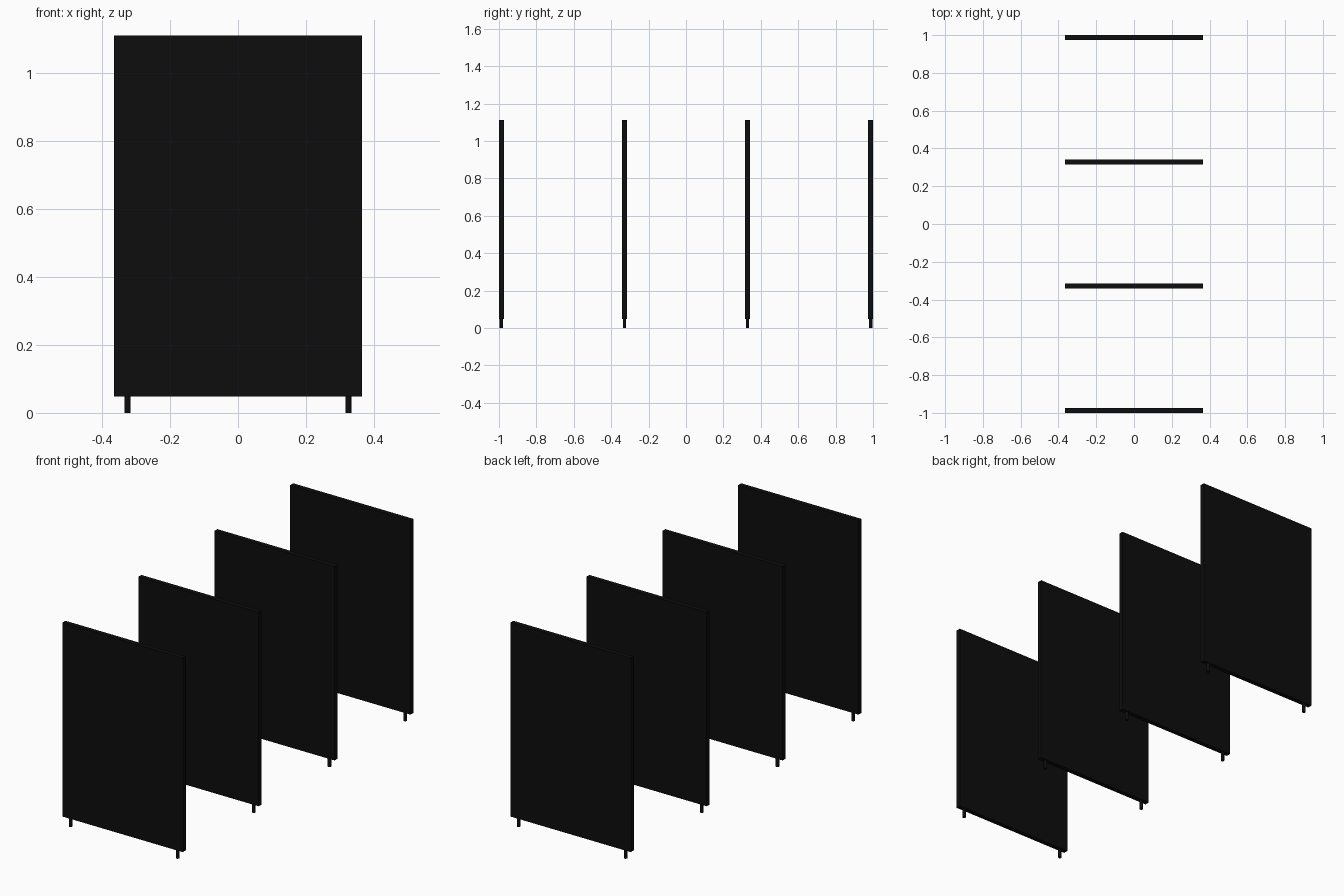
import bpy

cube = bpy.data.objects.get("Cube")
if cube:
    bpy.data.objects.remove(cube, do_unlink=True)

# Overall sizes
WIDTH, THICK = 0.73, 0.026
BOTTOM, TOP = 0.048, 1.112
SPACING = 0.658
LEG_X, LEG_RADIUS = 0.325, 0.009

black = bpy.data.materials.new("matte_black")
black.use_nodes = True
colour = (0.004, 0.004, 0.004, 1)
black.diffuse_color = colour
bsdf = black.node_tree.nodes["Principled BSDF"]
bsdf.inputs["Base Color"].default_value = colour
bsdf.inputs["Roughness"].default_value = 0.8


def finish(name):
    obj = bpy.context.object
    obj.name = name
    obj.data.materials.append(black)
    return obj


def add_panel(name, y):
    bpy.ops.mesh.primitive_cube_add(size=1, location=(0, y, (BOTTOM + TOP) / 2))
    panel = finish(name)
    panel.scale = (WIDTH, THICK, TOP - BOTTOM)
    bpy.ops.object.transform_apply(location=False, rotation=False, scale=True)


def add_leg(name, x, y):
    # Short round peg, sunk slightly into the panel
    height = BOTTOM + 0.01
    bpy.ops.mesh.primitive_cylinder_add(
        vertices=16, radius=LEG_RADIUS, depth=height, location=(x, y, height / 2))
    finish(name)
    bpy.ops.object.shade_smooth_by_angle()


# Row of four identical standing panels, front to back
for i in range(4):
    y = (i - 1.5) * SPACING
    add_panel(f"panel_{i + 1}", y)
    for side, sign in (("left", 1), ("right", -1)):
        add_leg(f"panel_{i + 1}_{side}_leg", sign * LEG_X, y)
